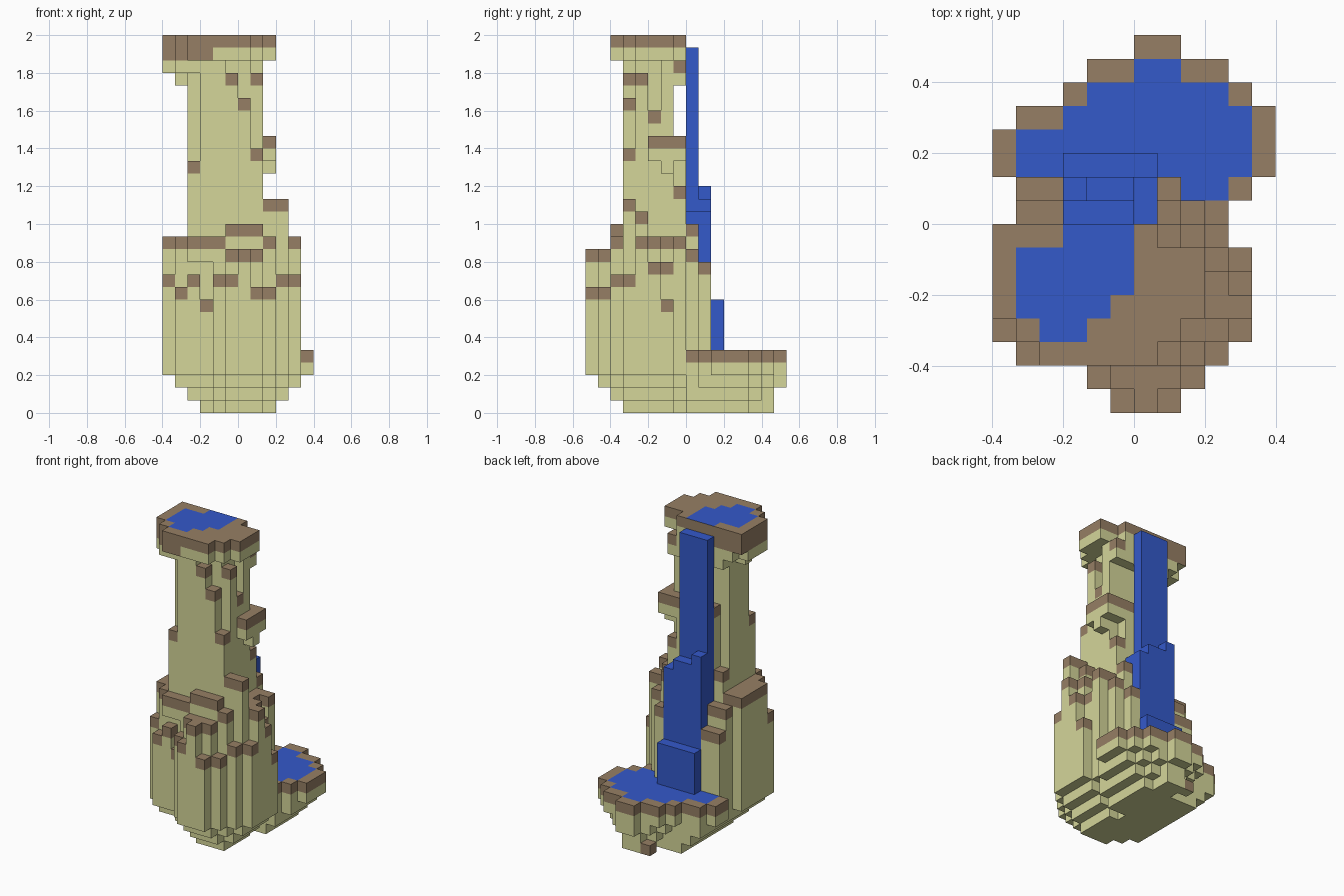
import bpy
import bmesh

UNIT = 2 / 30
SIDES = [(1, 0, 0), (-1, 0, 0), (0, 1, 0), (0, -1, 0), (0, 0, 1), (0, 0, -1)]

cube = bpy.data.objects.get("Cube")
if cube:
    bpy.data.objects.remove(cube, do_unlink=True)


def make_material(name, rgb):
    mat = bpy.data.materials.new(name)
    mat.use_nodes = True
    colour = (*rgb, 1)
    mat.diffuse_color = colour
    mat.node_tree.nodes["Principled BSDF"].inputs["Base Color"].default_value = colour
    return mat


materials = [
    make_material("pale_rock", (0.66, 0.67, 0.32)),
    make_material("brown_soil", (0.305, 0.212, 0.128)),
    make_material("blue_water", (0.034, 0.1, 0.59)),
]
ROCK, SOIL, WATER = range(3)

parts = {}
solid = {}


def fill(part, x0, x1, y0, y1, z0, z1):
    """Claim a block of grid cells for a part; earlier parts keep theirs."""
    for x in range(x0, x1):
        for y in range(y0, y1):
            for z in range(z0, z1):
                if (x, y, z) not in solid:
                    solid[x, y, z] = part
                    parts.setdefault(part, set()).add((x, y, z))


def rows(spans):
    """Expand (first row, last row, x start, x end) into a row lookup."""
    return {y: (a, b) for y0, y1, a, b in spans for y in range(y0, y1 + 1)}


# Island base: the front shrinks on all sides downwards, the back only sideways
outline = rows([(-8, -8, -1, 2), (-7, -7, -2, 3), (-6, -6, -5, 4), (-5, -2, -6, 5),
                (-1, -1, -6, 4), (0, 0, -5, 4), (1, 1, -5, 5), (2, 3, -6, 6),
                (4, 4, -5, 6), (5, 5, -3, 5), (6, 6, -2, 4), (7, 7, 0, 2)])
for y, (a, b) in outline.items():
    fill("island_base", a, b, y, y + 1, 3, 5)
for z in (2, 1, 0):
    cut = 3 - z
    for y, (a, b) in outline.items():
        if y < 0:
            for x in range(a, b):
                around = [(x + 1, y), (x - 1, y), (x, y + 1), (x, y - 1)]
                if all((i, j, z + 1) in solid for i, j in around):
                    fill("island_base", x, x + 1, y, y + 1, z, z + 1)
        elif y < 7 or z == 2:
            taper = cut if y > 4 else 0
            left, right = max(a + taper, cut - 6), min(b - taper, 6 - cut)
            if right - left < 2:
                left, right = max(a, -1), min(b, 2)
            fill("island_base", left, right, y, y + 1, z, z + 1)

# Summit slab with its underside lumps
summit = rows([(-1, -1, -6, 1), (-4, -2, -6, 3), (-5, -5, -5, 2), (-6, -6, -4, 1)])
for y, (a, b) in summit.items():
    fill("summit", a, b, y, y + 1, 28, 30)
fill("summit", -6, 1, -4, -1, 27, 28)
fill("summit", -5, -1, -5, -4, 27, 28)
fill("summit", -5, 2, -1, 0, 27, 28)
fill("summit", -5, 1, -3, -2, 26, 27)
fill("summit", -4, 2, -1, 0, 26, 27)

# Tower shaft with stepped corners: x range, y range, top
for x0, x1, y0, y1, top in [
        (-4, -3, -5, -4, 20), (-3, -1, -5, -4, 28), (-1, 0, -5, -4, 27),
        (0, 1, -5, -4, 25), (1, 2, -5, -4, 21), (-4, 1, -4, -1, 28),
        (1, 2, -4, -3, 27), (1, 2, -3, -2, 24), (1, 2, -2, -1, 28),
        (-4, -3, -1, 0, 16), (-3, 1, -1, 0, 22), (1, 2, -1, 0, 18)]:
    fill("tower", x0, x1, y0, y1, 5, top)

# Hanging ledge on the side of the tower
fill("side_ledge", 1, 3, -3, 0, 20, 22)
fill("side_ledge", 2, 3, -2, -1, 19, 20)

# Cliff columns around the tower foot
cliff_front = [
    (-1, 0, -8, -7, 11), (0, 1, -8, -7, 13), (1, 2, -8, -7, 10),
    (-2, -1, -7, -6, 11), (-1, 2, -7, -6, 13), (2, 3, -7, -6, 10),
    (-5, -4, -6, -5, 10), (-4, -3, -6, -5, 11), (-3, -2, -6, -5, 9),
    (-2, -1, -6, -5, 14), (-1, 2, -6, -5, 15), (2, 3, -6, -5, 14),
    (3, 4, -6, -5, 11)]
cliff_sides = [
    (-6, -5, -5, -4, 11), (-5, -4, -5, -4, 14), (-6, -4, -4, 0, 14),
    (2, 4, -5, -4, 17), (2, 3, -4, -3, 16), (3, 5, -4, -3, 14),
    (2, 4, -3, -2, 14), (2, 3, -2, 0, 14), (3, 4, -2, -1, 12),
    (3, 4, -1, 0, 14), (4, 5, -5, -4, 11), (4, 5, -3, -2, 12),
    (4, 5, -2, -1, 9)]
cliff_back = [
    (-5, -3, 0, 1, 13), (1, 2, 0, 1, 15), (2, 3, 0, 1, 13),
    (-5, -3, 1, 2, 11), (1, 2, 1, 2, 12)]
for x0, x1, y0, y1, top in cliff_front + cliff_sides + cliff_back:
    fill("cliff", x0, x1, y0, y1, 5, top)
fill("front_overhang", -4, -2, -6, -5, 12, 14)

# Waterfall in three stages
fill("waterfall", -3, 0, 0, 1, 5, 29)
for x0, x1, top in [(-3, -2, 18), (-2, 0, 17), (0, 1, 16)]:
    fill("waterfall", x0, x1, 0, 2, 5, top)
fill("waterfall", -3, 1, 2, 3, 5, 9)

# Water surfaces on the summit and in the lower pool
spring = rows([(-1, -1, -3, 0), (-3, -2, -5, 0), (-4, -4, -5, -1), (-5, -5, -4, -2)])
pool = rows([(1, 1, 2, 4), (2, 3, -5, 5), (4, 4, -3, 5), (5, 5, -2, 4), (6, 6, 0, 2)])


def face_material(part, cell, normal):
    x, y, z = cell
    if part == "waterfall":
        return WATER
    surface = {29: spring, 4: pool}.get(z)
    if normal[2] == 1 and surface and y in surface:
        a, b = surface[y]
        if a <= x < b:
            return WATER
    if normal[2] == -1:
        return ROCK
    if (x, y, z + 1) not in solid or (z == 28 and x < -2):
        return SOIL
    return ROCK


def build(part, cells):
    bm = bmesh.new()
    for cell in sorted(cells):
        for normal in SIDES:
            if tuple(c + n for c, n in zip(cell, normal)) in solid:
                continue
            axis = next(i for i in range(3) if normal[i])
            u, v = (axis + 1) % 3, (axis + 2) % 3
            loop = [(0, 0), (1, 0), (1, 1), (0, 1)]
            if normal[axis] < 0:
                loop.reverse()
            verts = []
            for du, dv in loop:
                p = list(cell)
                p[axis] += max(normal[axis], 0)
                p[u] += du
                p[v] += dv
                verts.append(bm.verts.new([c * UNIT for c in p]))
            bm.faces.new(verts).material_index = face_material(part, cell, normal)
    bmesh.ops.remove_doubles(bm, verts=bm.verts[:], dist=0.001)
    bmesh.ops.dissolve_limit(bm, angle_limit=0.01, verts=bm.verts[:],
                             edges=bm.edges[:], delimit={"MATERIAL"})
    mesh = bpy.data.meshes.new(part)
    bm.to_mesh(mesh)
    bm.free()
    for mat in materials:
        mesh.materials.append(mat)
    bpy.context.collection.objects.link(bpy.data.objects.new(part, mesh))


for part, cells in parts.items():
    build(part, cells)
